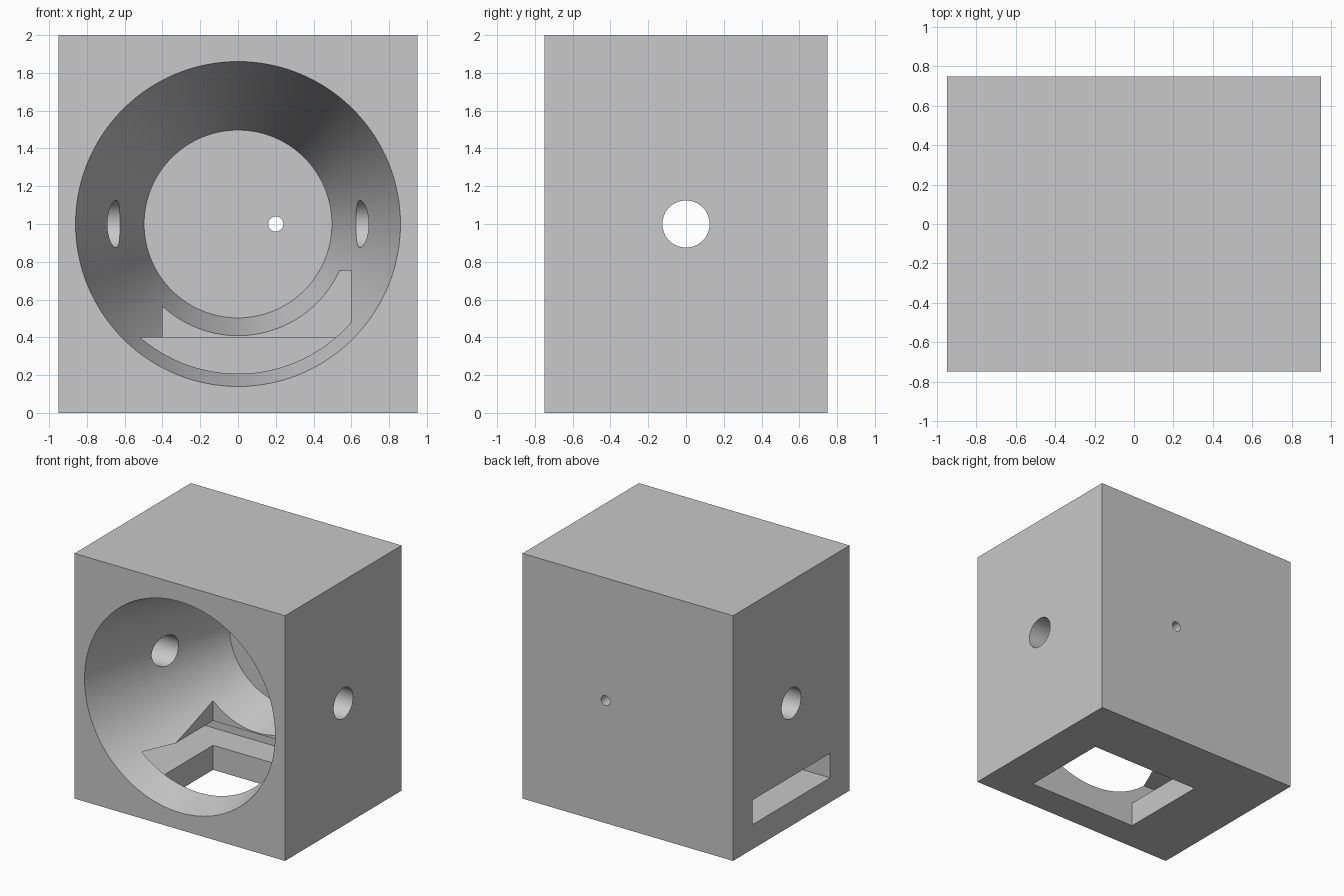
import bpy
from math import pi

default = bpy.data.objects.get("Cube")
if default:
    bpy.data.objects.remove(default, do_unlink=True)

grey = bpy.data.materials.new("light grey")
grey.use_nodes = True
colour = (0.58, 0.58, 0.58, 1)
grey.diffuse_color = colour
grey.node_tree.nodes["Principled BSDF"].inputs["Base Color"].default_value = colour


def finish(name):
    obj = bpy.context.object
    obj.name = name
    obj.data.materials.append(grey)
    return obj


def box(name, low, high):
    centre = [(a + b) / 2 for a, b in zip(low, high)]
    bpy.ops.mesh.primitive_cube_add(size=1, location=centre)
    bpy.context.object.scale = [b - a for a, b in zip(low, high)]
    bpy.ops.object.transform_apply(location=False, rotation=False, scale=True)
    return finish(name)


def cone(name, r1, r2, depth, location, rotation, sides=128):
    bpy.ops.mesh.primitive_cone_add(vertices=sides, radius1=r1, radius2=r2, depth=depth,
                                    location=location, rotation=rotation)
    return finish(name)


# Solid block
housing = box("housing", (-0.95, -0.75, 0), (0.95, 0.75, 2))

# Tapered recess, open at the front; extended forward along the same taper
front, back, margin = -0.75, 0.6, 0.1
r_front, r_back = 0.86, 0.497
slope = (r_front - r_back) / (back - front)
recess = cone("recess_cutter", r_front + slope * margin, r_back, back - front + margin,
              (0, (front - margin + back) / 2, 1), (-pi / 2, 0, 0))

cutters = [
    recess,
    # Well through the floor, and a wide slot out of one side
    box("floor_well_cutter", (-0.4, -0.5, -0.1), (0.6, 0.25, 0.755)),
    box("side_slot_cutter", (-1.1, -0.5, 0.2), (0.6, 0.5, 0.4)),
    # Round cross hole, and a small hole through the back wall
    cone("cross_hole_cutter", 0.125, 0.125, 2.2, (0, 0, 1), (0, pi / 2, 0), 64),
    cone("back_hole_cutter", 0.04, 0.04, 0.6, (0.2, 0.6, 1), (pi / 2, 0, 0), 48),
]

# Cut each void out of the block
bpy.context.view_layer.objects.active = housing
for cutter in cutters:
    mod = housing.modifiers.new(cutter.name, "BOOLEAN")
    mod.operation = "DIFFERENCE"
    mod.solver = "EXACT"
    mod.object = cutter
    bpy.ops.object.modifier_apply(modifier=mod.name)
    bpy.data.objects.remove(cutter, do_unlink=True)

# One material slot, smooth curved walls with sharp edges
for poly in housing.data.polygons:
    poly.material_index = 0
while len(housing.data.materials) > 1:
    housing.data.materials.pop()
bpy.ops.object.select_all(action="DESELECT")
housing.select_set(True)
bpy.context.view_layer.objects.active = housing
bpy.ops.object.shade_smooth_by_angle(angle=pi / 9)
